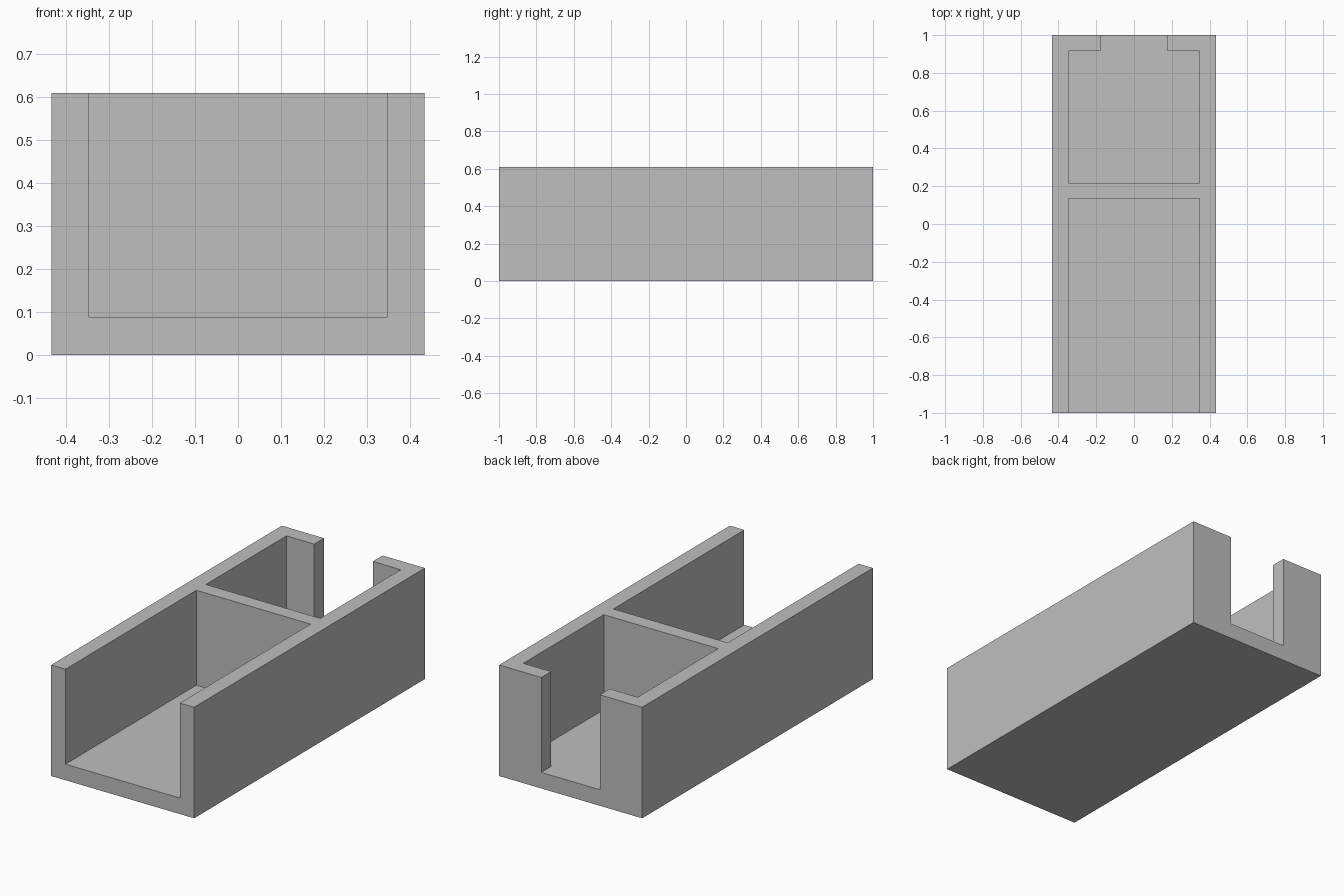
import bpy

cube = bpy.data.objects.get("Cube")
if cube:
    bpy.data.objects.remove(cube, do_unlink=True)

# Main dimensions
HALF_W, HALF_L, HEIGHT = 0.434, 1.0, 0.609
INNER_W, FLOOR = 0.347, 0.088
OVER = 0.1  # how far cutters poke out of the body


def box(name, x, y0, y1, z0, z1):
    """Box symmetric in x, spanning y0..y1 and z0..z1."""
    bpy.ops.mesh.primitive_cube_add(size=1, location=(0, (y0 + y1) / 2, (z0 + z1) / 2))
    obj = bpy.context.object
    obj.name = name
    obj.scale = (2 * x, y1 - y0, z1 - z0)
    bpy.ops.object.transform_apply(location=True, rotation=False, scale=True)
    return obj


grey = bpy.data.materials.new("light grey")
grey.use_nodes = True
colour = (0.52, 0.52, 0.52, 1)
grey.diffuse_color = colour
grey.node_tree.nodes["Principled BSDF"].inputs["Base Color"].default_value = colour

# Solid block that the channels are cut from
body = box("channel_body", HALF_W, -HALF_L, HALF_L, 0, HEIGHT)
body.data.materials.append(grey)

# Open front channel, rear chamber and narrow rear slot
cuts = [
    ("front_channel_cutter", INNER_W, -HALF_L - OVER, 0.134),
    ("rear_chamber_cutter", INNER_W, 0.217, 0.915),
    ("rear_slot_cutter", 0.178, 0.8, HALF_L + OVER),
]
for name, x, y0, y1 in cuts:
    cutter = box(name, x, y0, y1, FLOOR, HEIGHT + OVER)
    cutter.hide_render = True
    cutter.data.materials.append(grey)
    mod = body.modifiers.new(name, "BOOLEAN")
    mod.operation = "DIFFERENCE"
    mod.solver = "EXACT"
    mod.object = cutter
    bpy.context.view_layer.objects.active = body
    bpy.ops.object.modifier_apply(modifier=mod.name)
    bpy.data.objects.remove(cutter, do_unlink=True)
